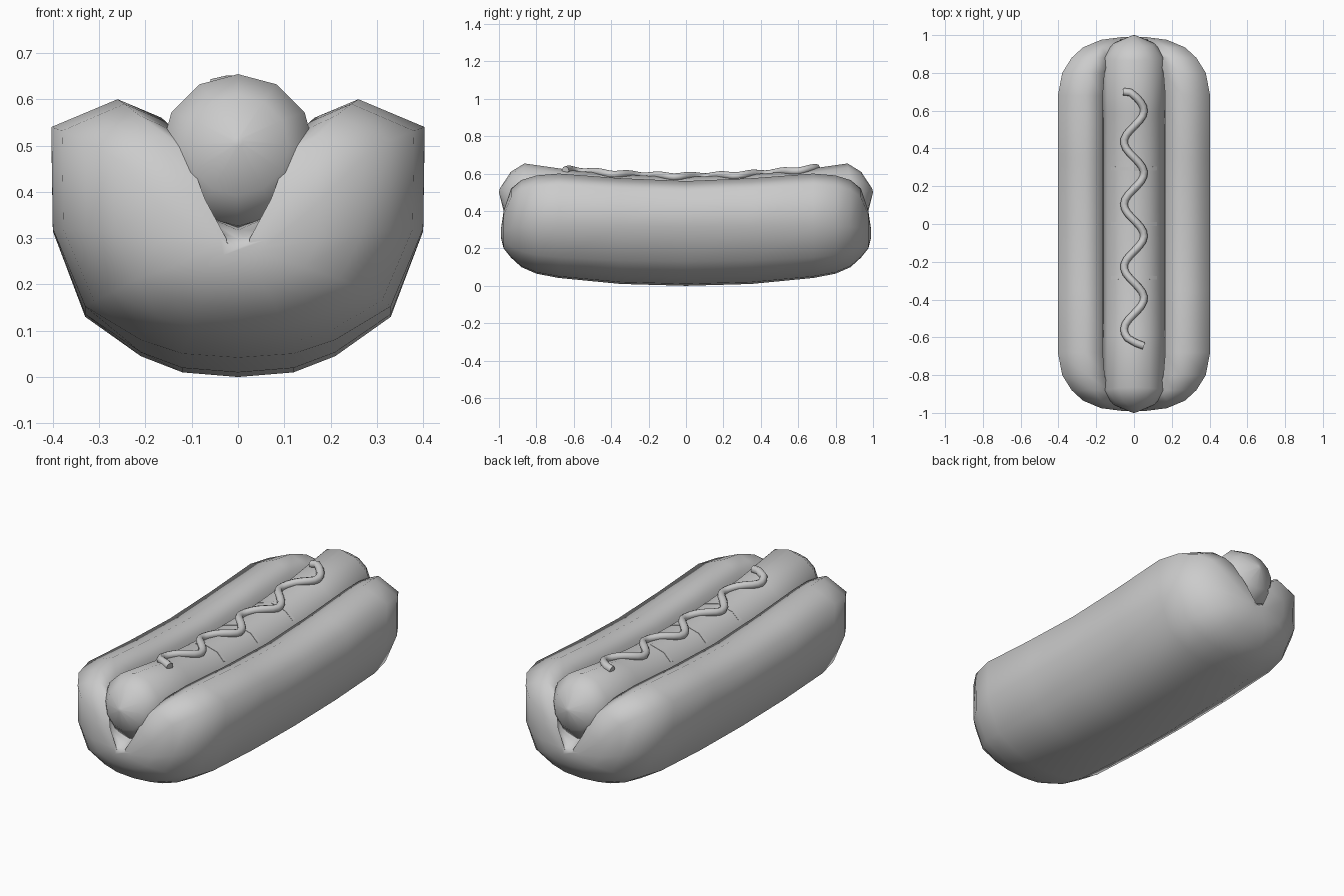
import bpy, bmesh, math

if "Cube" in bpy.data.objects:
    bpy.data.objects.remove(bpy.data.objects["Cube"])


def loft(name, rings, angle=60):
    """Skin closed rings of points and cap both ends."""
    bm = bmesh.new()
    rows = [[bm.verts.new(p) for p in r] for r in rings]
    n = len(rows[0])
    for a, b in zip(rows, rows[1:]):
        for i in range(n):
            j = (i + 1) % n
            bm.faces.new((a[i], a[j], b[j], b[i]))
    bm.faces.new(rows[0])
    bm.faces.new(rows[-1])
    bmesh.ops.recalc_face_normals(bm, faces=bm.faces)
    me = bpy.data.meshes.new(name)
    bm.to_mesh(me)
    bm.free()
    ob = bpy.data.objects.new(name, me)
    bpy.context.collection.objects.link(ob)
    bpy.ops.object.select_all(action='DESELECT')
    ob.select_set(True)
    bpy.context.view_layer.objects.active = ob
    bpy.ops.object.shade_smooth_by_angle(angle=math.radians(angle))
    return ob


def both_ends(stations):
    """Mirror a list of stations starting at y = 0 to negative y."""
    return [(-s[0], *s[1:]) for s in reversed(stations[1:])] + stations


# bun: U-shaped section, bent slightly upwards and rounded off at both ends
half = [(0.12, 0.01), (0.21, 0.045), (0.33, 0.13), (0.40, 0.32), (0.403, 0.54),
        (0.26, 0.60), (0.165, 0.56), (0.17, 0.47), (0.13, 0.38)]
section = [(0, 0)] + half + [(0, 0.33)] + [(-x, z) for x, z in reversed(half)]
MID = 0.28


def bun_ring(y, width, low, high):
    ring = []
    for x, z in section:
        k = (MID - low) / MID if z < MID else (high - MID) / 0.32
        ring.append((x * width / 0.403, y, MID + (z - MID) * k))
    return ring


bun_stations = [(0, 0.403, 0, 0.56), (0.35, 0.403, 0.01, 0.575), (0.68, 0.403, 0.042, 0.60),
                (0.80, 0.38, 0.065, 0.59), (0.88, 0.33, 0.10, 0.565), (0.935, 0.27, 0.15, 0.52),
                (0.975, 0.175, 0.20, 0.40), (0.99, 0.06, 0.26, 0.30)]
loft("bun", [bun_ring(*s) for s in both_ends(bun_stations)], 75)


# sausage: twelve-sided tube along a bent centre line
def centre(y):
    return 0.42 + 0.08 * (y / 0.95) ** 2


def sausage_point(y, r, a):
    t = math.atan(0.16 * y / 0.9025)
    h = r * math.cos(a)
    return (r * math.sin(a), y - h * math.sin(t), centre(y) + h * math.cos(t))


sausage_stations = [(0, 0.163), (0.3, 0.163), (0.6, 0.163), (0.89, 0.166),
                    (0.955, 0.11), (0.998, 0.01)]
loft("sausage", [[sausage_point(y, r, i * math.tau / 12) for i in range(12)]
                 for y, r in both_ends(sausage_stations)], 70)

# grill marks: thin strips across the top of the sausage
for n, y in enumerate((0.30, 0.0, -0.29)):
    rings = []
    for deg, r in ((-50, 0.160), (-30, 0.165), (0, 0.165), (30, 0.165), (50, 0.160)):
        a = math.radians(deg)
        rings.append([sausage_point(y + dy, r + dr, a)
                      for dy, dr in ((-0.01, -0.01), (0.01, -0.01), (0.01, 0), (-0.01, 0))])
    loft(f"grill_mark_{n + 1}", rings, 30)

# mustard: wavy tube lying on the sausage
path = [(-0.055, 0.70), (-0.02, 0.697)]
for i in range(53):
    y = 0.67 - i * 0.0245
    path.append((0.053 * math.cos(math.tau * (y - 0.6) / 0.331), y))
path = [p for p in path if p[1] > -0.61] + [(0.01, -0.63), (0.05, -0.645)]
curve = bpy.data.curves.new("mustard", 'CURVE')
curve.dimensions = '3D'
curve.bevel_depth = 0.02
curve.bevel_resolution = 2
curve.use_fill_caps = True
spline = curve.splines.new('POLY')
spline.points.add(len(path) - 1)
for p, (x, y) in zip(spline.points, path):
    p.co = (x, y, centre(y) + math.sqrt(0.163 ** 2 - x * x) + 0.007, 1)
mustard = bpy.data.objects.new("mustard", curve)
bpy.context.collection.objects.link(mustard)
bpy.ops.object.select_all(action='DESELECT')
mustard.select_set(True)
bpy.context.view_layer.objects.active = mustard
bpy.ops.object.convert(target='MESH')
bpy.ops.object.shade_smooth_by_angle(angle=math.radians(50))
